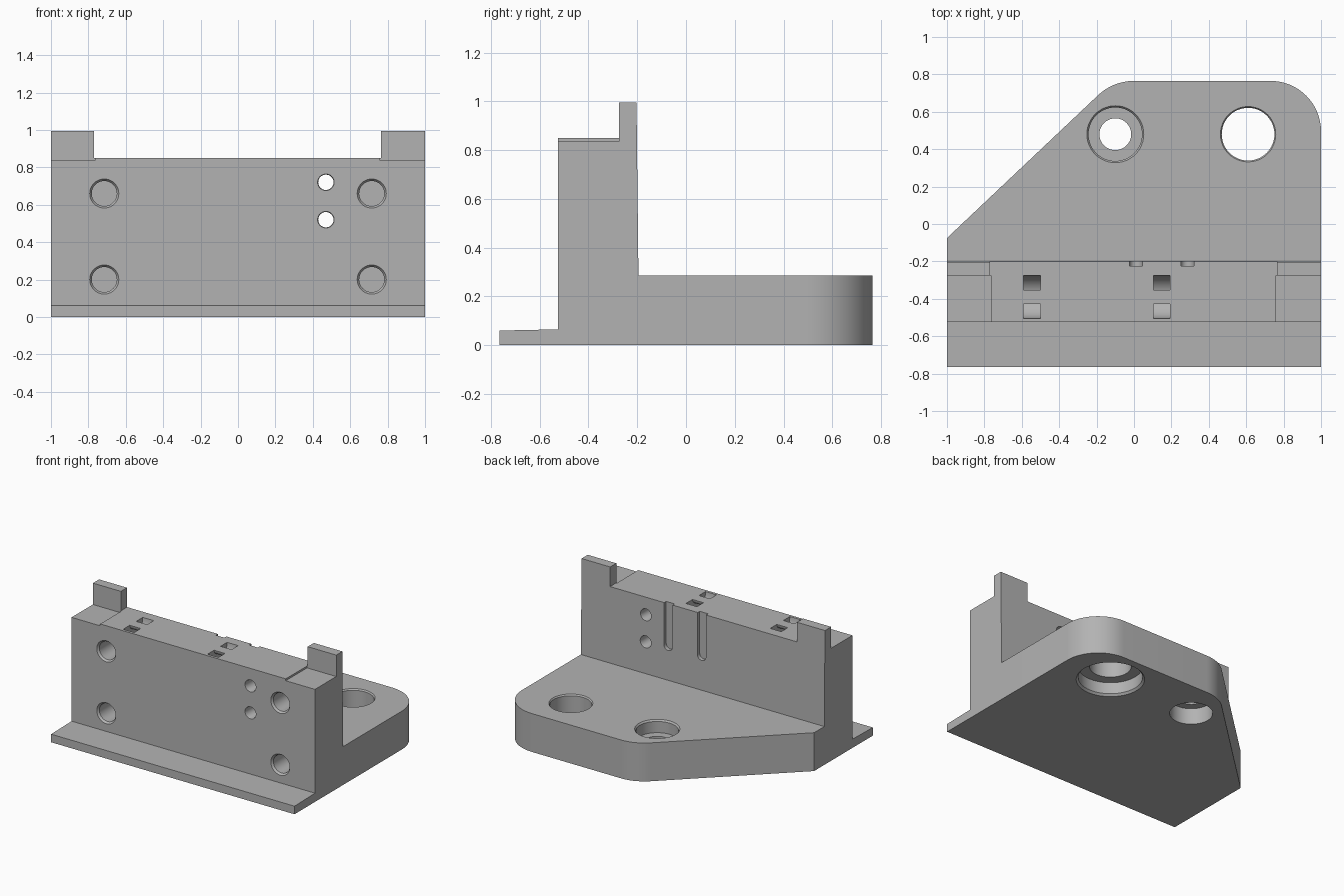
import bpy, bmesh, math
from mathutils import Vector

if "Cube" in bpy.data.objects:
    bpy.data.objects.remove(bpy.data.objects["Cube"], do_unlink=True)

grey = bpy.data.materials.new("plain grey")
grey.use_nodes = True
colour = (0.45, 0.45, 0.45, 1)
grey.diffuse_color = colour
grey.node_tree.nodes["Principled BSDF"].inputs["Base Color"].default_value = colour


def finish(name, bm):
    bmesh.ops.recalc_face_normals(bm, faces=bm.faces[:])
    mesh = bpy.data.meshes.new(name)
    bm.to_mesh(mesh)
    bm.free()
    mesh.materials.append(grey)
    obj = bpy.data.objects.new(name, mesh)
    bpy.context.collection.objects.link(obj)
    return obj


def prism(name, outline, axis, start, end):
    """Extrude a closed outline along x (outline is y, z), y (x, z) or z (x, y)."""
    bm = bmesh.new()
    verts = []
    for a, b in outline:
        co = [a, b]
        co.insert("xyz".index(axis), start)
        verts.append(bm.verts.new(co))
    cap = bm.faces.new(verts)
    new = bmesh.ops.extrude_face_region(bm, geom=[cap])["geom"]
    move = Vector([end - start if axis == c else 0 for c in "xyz"])
    bmesh.ops.translate(bm, vec=move, verts=[v for v in new if isinstance(v, bmesh.types.BMVert)])
    return finish(name, bm)


def box(name, x, y, z):
    return prism(name, [(x[0], y[0]), (x[1], y[0]), (x[1], y[1]), (x[0], y[1])], "z", *z)


def bore(profile, axis, a, b, sides=48):
    """Stepped round cutter: profile is (radius, position along axis)."""
    bm = bmesh.new()
    rings = []
    for r, t in profile:
        ring = []
        for i in range(sides):
            ang = math.tau * i / sides
            co = [a + r * math.cos(ang), b + r * math.sin(ang)]
            co.insert("xyz".index(axis), t)
            ring.append(bm.verts.new(co))
        rings.append(ring)
    for low, high in zip(rings, rings[1:]):
        for i in range(sides):
            j = (i + 1) % sides
            bm.faces.new((low[i], low[j], high[j], high[i]))
    bm.faces.new(rings[0])
    bm.faces.new(rings[-1])
    return finish("bore_cutter", bm)


def arc(cx, cy, r, start, end, steps=16):
    angles = [math.radians(start + (end - start) * i / steps) for i in range(steps + 1)]
    return [(cx + r * math.cos(t), cy + r * math.sin(t)) for t in angles]


def combine(target, tool, operation="DIFFERENCE"):
    mod = target.modifiers.new("combine", "BOOLEAN")
    mod.operation, mod.solver, mod.object = operation, "EXACT", tool
    graph = bpy.context.evaluated_depsgraph_get()
    mesh = bpy.data.meshes.new_from_object(target.evaluated_get(graph))
    target.modifiers.clear()
    target.data = mesh
    bpy.data.objects.remove(tool, do_unlink=True)


# Upright wall with the front flange
section = [(-.765, 0), (-.765, .06), (-.525, .065), (-.525, .995),
           (-.203, .995), (-.195, .285), (-.195, 0)]
bracket = prism("mounting_bracket", section, "x", -1, 1)

# Base plate with one slanted side and two rounded corners
outline = [(-1, -.35), (1, -.35)] + arc(.73, .495, .27, 0, 90) + arc(0, .485, .28, 90, 135) + [(-1, -.075)]
combine(bracket, prism("base_plate", outline, "z", 0, .285), "UNION")

# Lowered top between the tabs, and ledges in front of the tabs
combine(bracket, box("top_cutter", (-.77, .765), (-.7, 0), (.85, 1.2)))
for x in ((-1.2, -.765), (.76, 1.2)):
    combine(bracket, box("ledge_cutter", x, (-.7, -.275), (.836, 1.2)))

# Blind chamfered holes in the front
for x in (-.715, .715):
    for z in (.2, .66):
        combine(bracket, bore([(.085, -.535), (.067, -.51), (.067, -.36)], "y", x, z))

# Small through holes in the wall
for z in (.52, .72):
    combine(bracket, bore([(.048, -.535), (.041, -.515), (.041, -.21), (.05, -.18)], "y", .47, z))

# Base plate holes: one stepped from both sides, one counterbored below
combine(bracket, bore([(.145, -.05), (.145, .12), (.085, .12), (.085, .19),
                       (.143, .19), (.143, .273), (.16, .295)], "z", -.1, .48))
combine(bracket, bore([(.24, -.01), (.217, .015), (.217, .1), (.141, .1),
                       (.141, .275), (.155, .295)], "z", .61, .48))

# Curved strap channels through the top
channel = arc(-.39, .85, .115, 180, 360) + [(-.275, .9), (-.352, .9)]
channel += arc(-.39, .85, .038, 360, 180) + [(-.428, .9), (-.505, .9)]
for x in (-.545, .148):
    combine(bracket, prism("channel_cutter", channel, "x", x - .045, x + .045))

# Round-ended grooves down the back
for x in (.01, .285):
    groove = arc(x, .54, .035, 180, 360) + [(x + .035, 1.1), (x - .035, 1.1)]
    combine(bracket, prism("groove_cutter", groove, "y", -.225, -.1))

# Smooth the curved walls and keep edges crisp
bpy.ops.object.select_all(action="DESELECT")
bracket.select_set(True)
bpy.context.view_layer.objects.active = bracket
bpy.ops.object.shade_smooth_by_angle(angle=math.radians(25))
